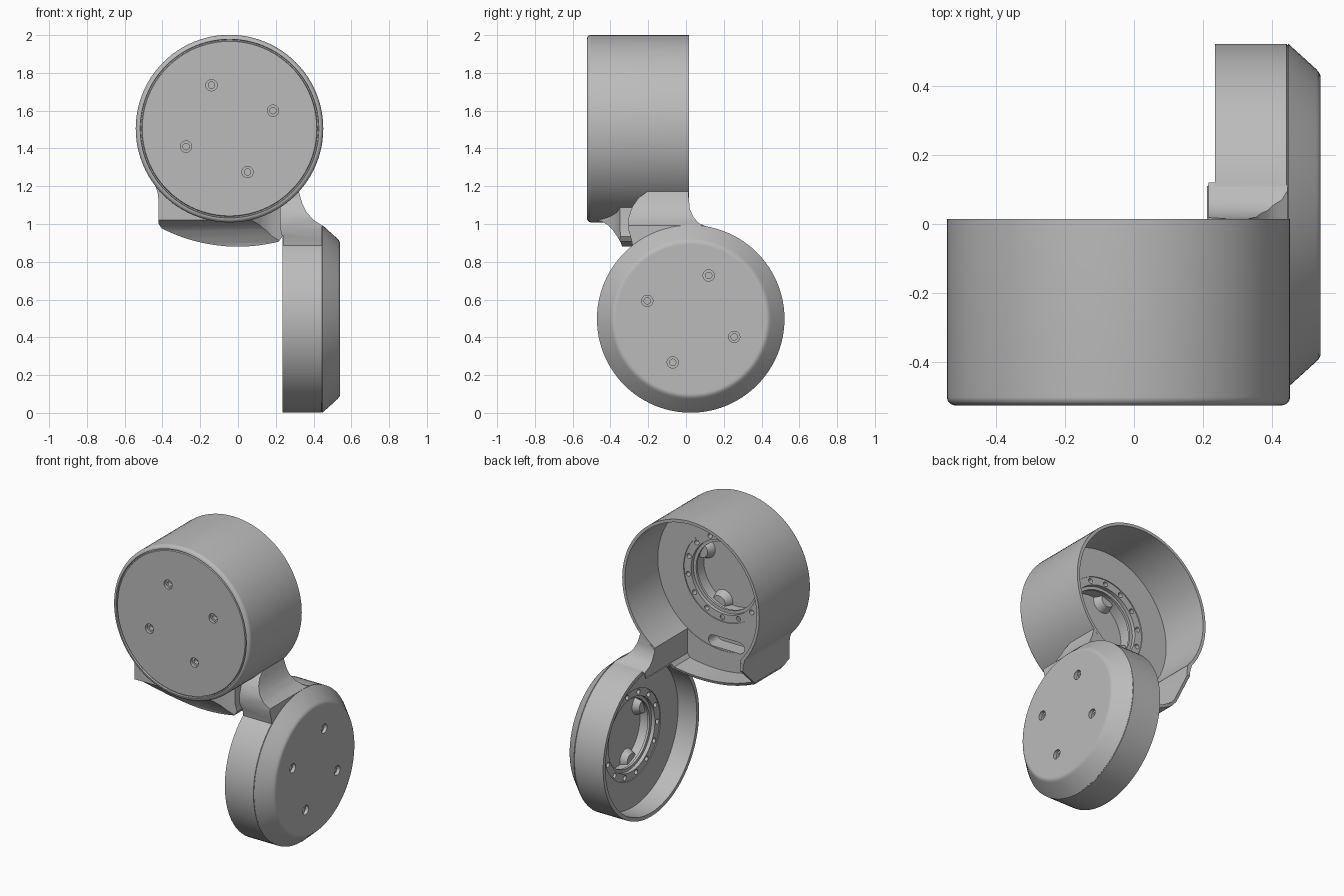
import bpy, bmesh
from math import radians, sin, cos, pi
from mathutils import Matrix, Vector

if "Cube" in bpy.data.objects:
    bpy.data.objects.remove(bpy.data.objects["Cube"], do_unlink=True)

grey = bpy.data.materials.new("plain grey")
grey.use_nodes = True
grey.diffuse_color = (0.5, 0.5, 0.5, 1)
grey.node_tree.nodes["Principled BSDF"].inputs["Base Color"].default_value = (0.5, 0.5, 0.5, 1)

# Local z of each frame runs from the closed face into the cup
UPPER = Matrix.Translation((-0.045, -0.525, 1.505)) @ Matrix.Rotation(radians(-90), 4, 'X')
LOWER = Matrix.Translation((0.54, 0.025, 0.4975)) @ Matrix.Rotation(radians(-90), 4, 'Y')
R = 0.4965


def finish(name, bm):
    bmesh.ops.recalc_face_normals(bm, faces=bm.faces)
    mesh = bpy.data.meshes.new(name)
    bm.to_mesh(mesh)
    bm.free()
    mesh.materials.append(grey)
    obj = bpy.data.objects.new(name, mesh)
    bpy.context.collection.objects.link(obj)
    return obj


def lathe(name, profile, frames, steps=96):
    """Revolve (radius, depth) points around local z, once per frame."""
    bm = bmesh.new()
    for frame in frames:
        vs = [bm.verts.new((r, 0, t)) for r, t in profile]
        es = [bm.edges.new(pair) for pair in zip(vs, vs[1:])]
        old = set(bm.verts) - set(vs)
        bmesh.ops.spin(bm, geom=vs + es, cent=(0, 0, 0), axis=(0, 0, 1),
                       angle=2 * pi, steps=steps, use_merge=True)
        new = [v for v in bm.verts if v not in old]
        bmesh.ops.remove_doubles(bm, verts=new, dist=0.0001)
        new = [v for v in bm.verts if v not in old]
        bmesh.ops.transform(bm, matrix=frame, verts=new)
    return finish(name, bm)


def prism(name, points, axis, start, end):
    """Extrude an outline, given in the two other axes, along x, y or z."""
    bm = bmesh.new()
    place = {'X': lambda a, b, c: (c, a, b), 'Y': lambda a, b, c: (a, c, b), 'Z': lambda a, b, c: (a, b, c)}[axis]
    face = bm.faces.new([bm.verts.new(place(*p, start)) for p in points])
    out = bmesh.ops.extrude_face_region(bm, geom=[face])
    bmesh.ops.translate(bm, vec=Vector(place(0, 0, end - start)),
                        verts=[g for g in out["geom"] if isinstance(g, bmesh.types.BMVert)])
    return finish(name, bm)


def boolean(target, cutter, operation='DIFFERENCE'):
    mod = target.modifiers.new("cut", 'BOOLEAN')
    mod.operation, mod.object, mod.solver = operation, cutter, 'EXACT'
    bpy.context.view_layer.objects.active = target
    bpy.ops.object.modifier_apply(modifier=mod.name)


def arc(cx, cz, r, a0, a1, n):
    return [(cx + r * cos(radians(a0 + (a1 - a0) * i / n)),
             cz + r * sin(radians(a0 + (a1 - a0) * i / n))) for i in range(n + 1)]


def around(frame, radius, count, first, depth=0):
    return [frame @ Matrix.Rotation(radians(first + 360 * i / count), 4, 'Z')
            @ Matrix.Translation((radius, 0, depth)) for i in range(count)]


def hub(floor, base):
    """Inner profile: raised ring, lipped bore and bore floor."""
    return [(0.29, floor), (0.29, floor - 0.006), (0.24, floor - 0.006), (0.24, floor - 0.03),
            (0.22, floor - 0.03), (0.22, floor - 0.045), (0.235, floor - 0.045), (0.235, base), (0, base)]


# Upper cup: rounded front edge around a grooved cap, open to the back
upper_cup = lathe("upper_cup",
                  [(0, 0.002), (0.462, 0.002), (0.465, 0.012), (0.471, 0.012), (0.473, 0)]
                  + arc(R - 0.024, 0.024, 0.024, -80, 0, 6)
                  + [(R, 0.54), (0.477, 0.54), (0.477, 0.2)] + hub(0.2, 0.07), [UPPER])

# Lower cup: chamfered lid with a softened edge and a seam, open to the inner side
lower_cup = lathe("lower_cup",
                  [(0, 0), (0.395, 0), (0.405, 0), (0.415, 0.005), (0.424, 0.013), (R, 0.093), (0.493, 0.095),
                   (0.493, 0.097), (R, 0.098), (R, 0.305), (0.472, 0.305), (0.472, 0.17)] + hub(0.17, 0.06), [LOWER])

# Screw bosses inside each bore
upper_bosses = lathe("upper_screw_bosses", [(0, 0.06), (0.07, 0.06), (0.045, 0.12), (0, 0.12)],
                     around(UPPER, 0.235, 4, 67.5), 32)
lower_bosses = lathe("lower_screw_bosses", [(0, 0.05), (0.07, 0.05), (0.045, 0.1), (0, 0.1)],
                     around(LOWER, 0.235, 4, 22.5), 32)

# Neck: curved shroud under the upper cup, concave in front, cut back behind
neck = prism("neck_shroud",
             [(0.225, 1.25), (-0.46, 1.25), (-0.437, 1.2), (-0.424, 1.16), (-0.42, 1.11), (-0.42, 1.0)]
             + arc(0, 1.77, 0.89, 243, 284, 16) + [(0.236, 0.935), (0.225, 0.98)],
             'Y', -0.6, 0.1)
neck_side = prism("neck_side",
                  [(-0.47, 1.4), (-0.47, 1.02), (-0.44, 1.01), (-0.415, 0.995), (-0.39, 0.97), (-0.365, 0.935),
                   (-0.345, 0.9), (-0.335, 0.87), (-0.33, 0.8), (-0.2, 0.8), (-0.14, 0.97), (0.0145, 1.12),
                   (0.0145, 1.4)], 'X', -0.8, 0.8)
neck_plan = prism("neck_plan", [(-0.8, -0.6), (0, -0.6), (0.08, -0.45), (0.13, -0.4), (0.18, -0.365),
                                (0.3, -0.325), (0.3, 0.3), (-0.8, 0.3)], 'Z', 0.5, 1.6)
boolean(neck, neck_side, 'INTERSECT')
boolean(neck, neck_plan, 'INTERSECT')

# Bridge: saddle joining the neck to the top of the lower cup
bridge = prism("neck_bridge",
               [(0.12, 1.25), (0.28, 1.23), (0.315, 1.2), (0.325, 1.16), (0.34, 1.11), (0.365, 1.06), (0.4, 1.022),
                (0.444, 0.992), (0.444, 0.8), (0.237, 0.8), (0.237, 0.94), (0.12, 0.94)], 'Y', -0.6, 0.3)
bridge_side = prism("bridge_side",
                    [(-0.1, 1.3), (-0.12, 1.2), (-0.2, 1.175), (-0.25, 1.14), (-0.285, 1.09), (-0.305, 1.03),
                     (-0.305, 0.97), (-0.29, 0.92), (-0.27, 0.82), (0.08, 0.82),
                     (0.12, 0.982), (0.07, 1.003), (0.04, 1.035), (0.02, 1.08), (0.0145, 1.14), (0.0145, 1.3)],
                    'X', -0.8, 0.8)
boolean(bridge, bridge_side, 'INTERSECT')

# Keep both cups hollow where neck and bridge overlap them
cup_space = lathe("upper_space", [(0, 0.185), (0.485, 0.185), (0.485, 0.7), (0, 0.7)], [UPPER])
lower_space = lathe("lower_space", [(0, 0.15), (0.482, 0.15), (0.482, 0.32), (0, 0.32)], [LOWER])
for part in (neck, bridge):
    boolean(part, cup_space)
boolean(bridge, lower_space)

# Pocket running from the upper cup down into the neck
pocket = prism("neck_pocket", [(0.215, 1.2), (-0.4, 1.2), (-0.4, 1.01)]
               + arc(0, 1.77, 0.872, 243.5, 283, 16) + [(0.215, 0.945)], 'Y', -0.322, 0.2)
slot = prism("cable_slot", arc(0.03, 1.075, 0.036, -90, 90, 8) + arc(-0.16, 1.075, 0.036, 90, 270, 8),
             'Y', -0.42, -0.28)
for part in (upper_cup, neck, bridge):
    boolean(part, pocket)
for part in (upper_cup, neck):
    boolean(part, slot)

# Counterbored screw holes in the faces and small bolt holes in the rings
screw = [(0, -0.05), (0.03, -0.05), (0.03, 0.022), (0.017, 0.022), (0.017, 0.05), (0, 0.05)]
bolt = [(0, -0.02), (0.016, -0.02), (0.016, 0.03), (0, 0.03)]
holes = []
for cup, frame, first, floor in ((upper_cup, UPPER, 67.5, 0.2), (lower_cup, LOWER, 22.5, 0.17)):
    for cutter in (lathe("screw_holes", screw, around(frame, 0.249, 4, first), 24),
                   lathe("bolt_holes", bolt, around(frame, 0.265, 14, 10, floor - 0.02), 16)):
        boolean(cup, cutter)
        holes.append(cutter)

for cutter in holes + [neck_side, neck_plan, bridge_side, cup_space, lower_space, pocket, slot]:
    bpy.data.objects.remove(cutter, do_unlink=True)

# Smooth rounded surfaces, keep edges crisp
bpy.ops.object.select_all(action='DESELECT')
for part in (upper_cup, lower_cup, upper_bosses, lower_bosses, neck, bridge):
    part.select_set(True)
bpy.context.view_layer.objects.active = upper_cup
bpy.ops.object.shade_smooth_by_angle(angle=radians(32))
